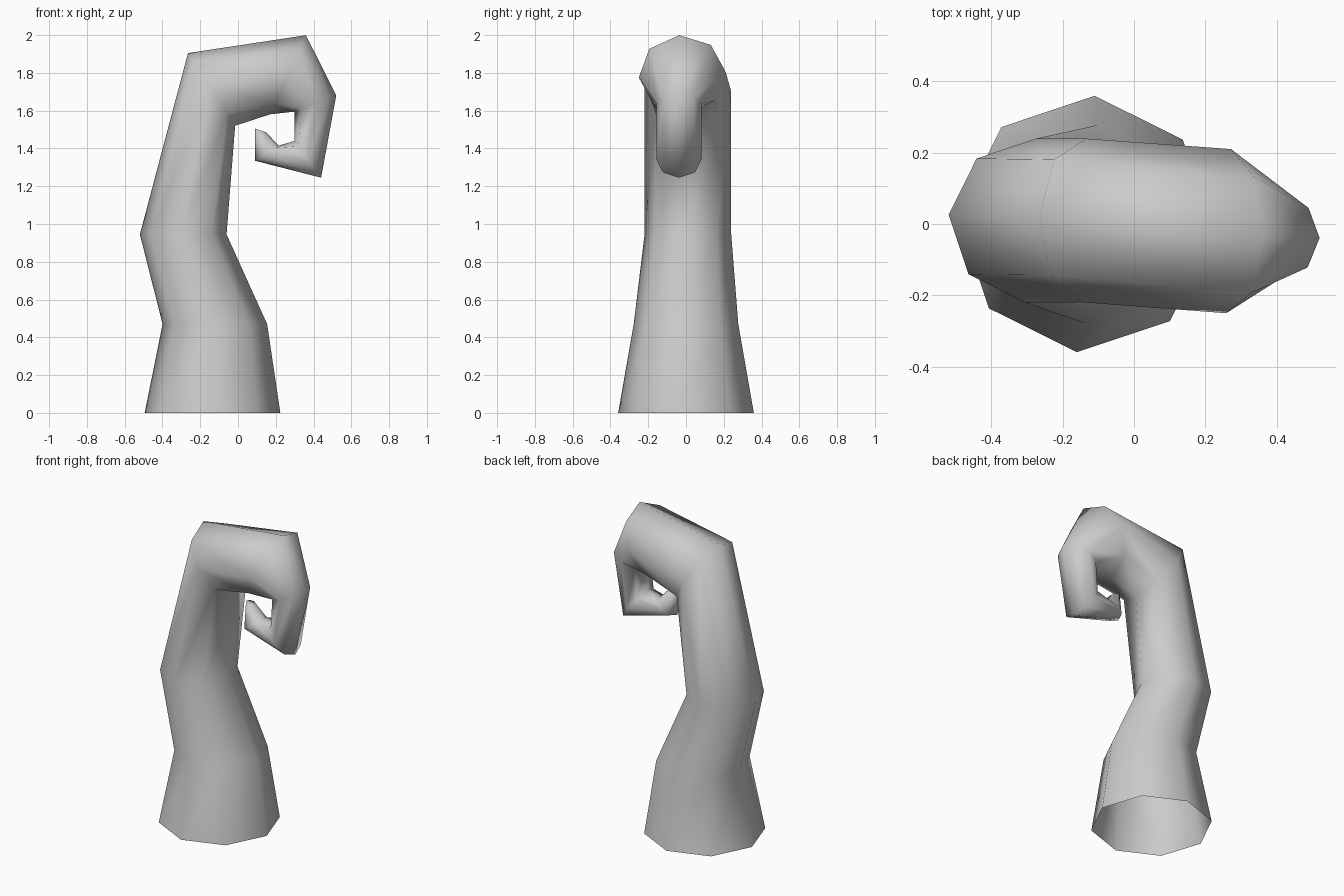
import bpy, bmesh
from math import sin, cos, tau, radians
from mathutils import Vector

cube = bpy.data.objects.get("Cube")
if cube:
    bpy.data.objects.remove(cube)

SIDES = 8
# Each ring: outer x, outer z, inner x, inner z, centre y, twist in degrees
rings = [
    (-0.495, 0.00, 0.225, 0.00, 0.00, 4),
    (-0.40, 0.47, 0.155, 0.47, 0.00, 4),
    (-0.52, 0.945, -0.06, 0.945, 0.01, 4),
    (-0.265, 1.905, -0.015, 1.52, 0.01, 3),
    (0.36, 2.00, 0.17, 1.58, -0.02, -4),
    (0.52, 1.68, 0.30, 1.595, -0.037, -1),
    (0.44, 1.245, 0.30, 1.44, -0.037, 0),
    (0.09, 1.335, 0.215, 1.415, -0.037, 0),
    (0.09, 1.505, 0.15, 1.485, -0.037, 0),
]

# Tapering curled tube, open at the base and closed at the tip
bm = bmesh.new()
loops = []
for ox, oz, ix, iz, y, twist in rings:
    outer, inner = Vector((ox, y, oz)), Vector((ix, y, iz))
    centre, arm = (outer + inner) / 2, (outer - inner) / 2
    across = Vector((0, arm.length, 0))
    angles = [tau * k / SIDES + radians(twist) for k in range(SIDES)]
    loops.append([bm.verts.new(centre + arm * cos(a) + across * sin(a)) for a in angles])

for low, high in zip(loops, loops[1:]):
    for k in range(SIDES):
        n = (k + 1) % SIDES
        bm.faces.new((low[n], low[k], high[k], high[n]))
bm.faces.new(loops[-1][::-1])
for face in bm.faces:
    face.smooth = True

mesh = bpy.data.meshes.new("tentacle")
bm.to_mesh(mesh)
bm.free()
tentacle = bpy.data.objects.new("tentacle", mesh)
bpy.context.collection.objects.link(tentacle)

# Plain grey skin
skin = bpy.data.materials.new("grey_skin")
skin.use_nodes = True
grey = (0.6, 0.6, 0.6, 1)
skin.diffuse_color = grey
skin.node_tree.nodes["Principled BSDF"].inputs["Base Color"].default_value = grey
mesh.materials.append(skin)
